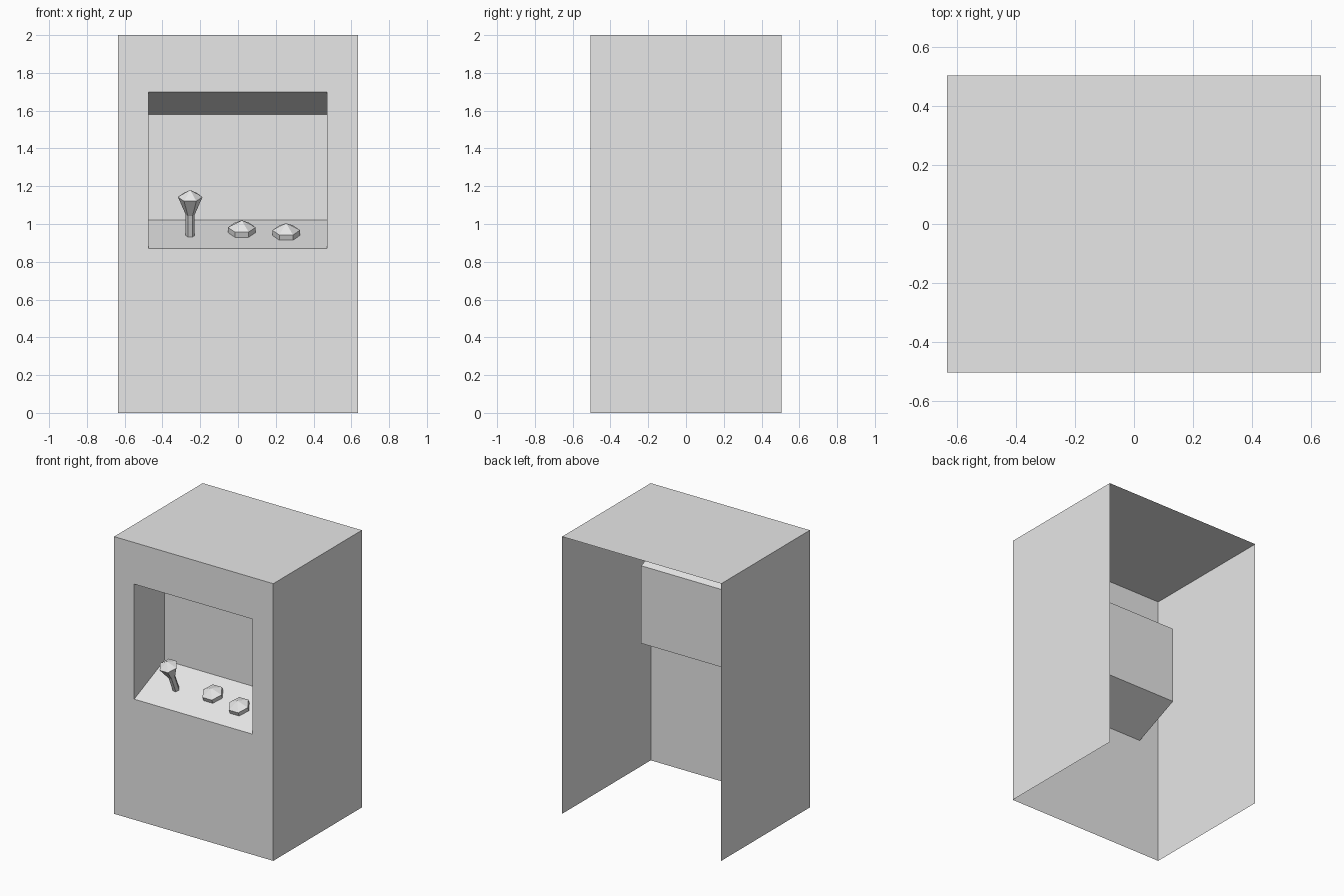
import bpy, bmesh, math

cube = bpy.data.objects.get("Cube")
if cube:
    bpy.data.objects.remove(cube, do_unlink=True)

grey = bpy.data.materials.new("light_grey")
grey.use_nodes = True
grey.diffuse_color = (0.8, 0.8, 0.8, 1)
grey.node_tree.nodes["Principled BSDF"].inputs["Base Color"].default_value = (0.8, 0.8, 0.8, 1)


def finish(name, bm):
    mesh = bpy.data.meshes.new(name)
    bm.to_mesh(mesh)
    bm.free()
    mesh.materials.append(grey)
    obj = bpy.data.objects.new(name, mesh)
    bpy.context.collection.objects.link(obj)
    return obj


def rectangle(bm, left, right, y, low, high):
    corners = ((left, low), (right, low), (right, high), (left, high))
    return [bm.verts.new((x, y, z)) for x, z in corners]


def bridge(bm, a, b, sides):
    n = len(a)
    for i in sides:
        j = (i + 1) % n
        bm.faces.new((a[i], a[j], b[j], b[i]))


# Cabinet dimensions
HALF_W, HALF_D = 0.635, 0.505
WIN_L, WIN_R, WIN_LOW, WIN_HIGH = -0.475, 0.47, 0.87, 1.70
DEPTH, RISE, DROP = 0.345, 0.15, 0.12
SLOPE = math.atan2(RISE, DEPTH)

# Outer shell, open at the back and the bottom, with a window in the front
bm = bmesh.new()
rear = rectangle(bm, -HALF_W, HALF_W, HALF_D, 0, 2)
front = rectangle(bm, -HALF_W, HALF_W, -HALF_D, 0, 2)
window = rectangle(bm, WIN_L, WIN_R, -HALF_D, WIN_LOW, WIN_HIGH)
bridge(bm, rear, front, (1, 2, 3))
bridge(bm, front, window, range(4))
finish("cabinet_shell", bm)

# Recess with sloping control panel, side walls, sloping ceiling and screen
bm = bmesh.new()
mouth = rectangle(bm, WIN_L, WIN_R, -HALF_D, WIN_LOW, WIN_HIGH)
screen = rectangle(bm, WIN_L, WIN_R, DEPTH - HALF_D, WIN_LOW + RISE, WIN_HIGH - DROP)
bridge(bm, mouth, screen, range(4))
bm.faces.new(screen)
finish("screen_recess", bm)


# Six-sided turned part standing square on the control panel
def control(name, x, run, profile, apex):
    bm = bmesh.new()
    rings = []
    for r, h in profile:
        angles = [math.tau * i / 6 for i in range(6)]
        rings.append([bm.verts.new((r * math.cos(a), r * math.sin(a), h)) for a in angles])
    for a, b in zip(rings, rings[1:]):
        bridge(bm, a, b, range(6))
    tip = bm.verts.new((0, 0, apex))
    for i in range(6):
        bm.faces.new((rings[-1][i], rings[-1][(i + 1) % 6], tip))
    obj = finish(name, bm)
    obj.location = (x, run - HALF_D, WIN_LOW + run * math.tan(SLOPE))
    obj.rotation_euler.x = SLOPE


# Joystick and two buttons
control("joystick", -0.253, 0.16, ((0.024, 0), (0.024, 0.12), (0.065, 0.222)), 0.262)
BUTTON = ((0.073, 0), (0.073, 0.03))
control("button_inner", 0.02, 0.195, BUTTON, 0.07)
control("button_outer", 0.255, 0.16, BUTTON, 0.07)
